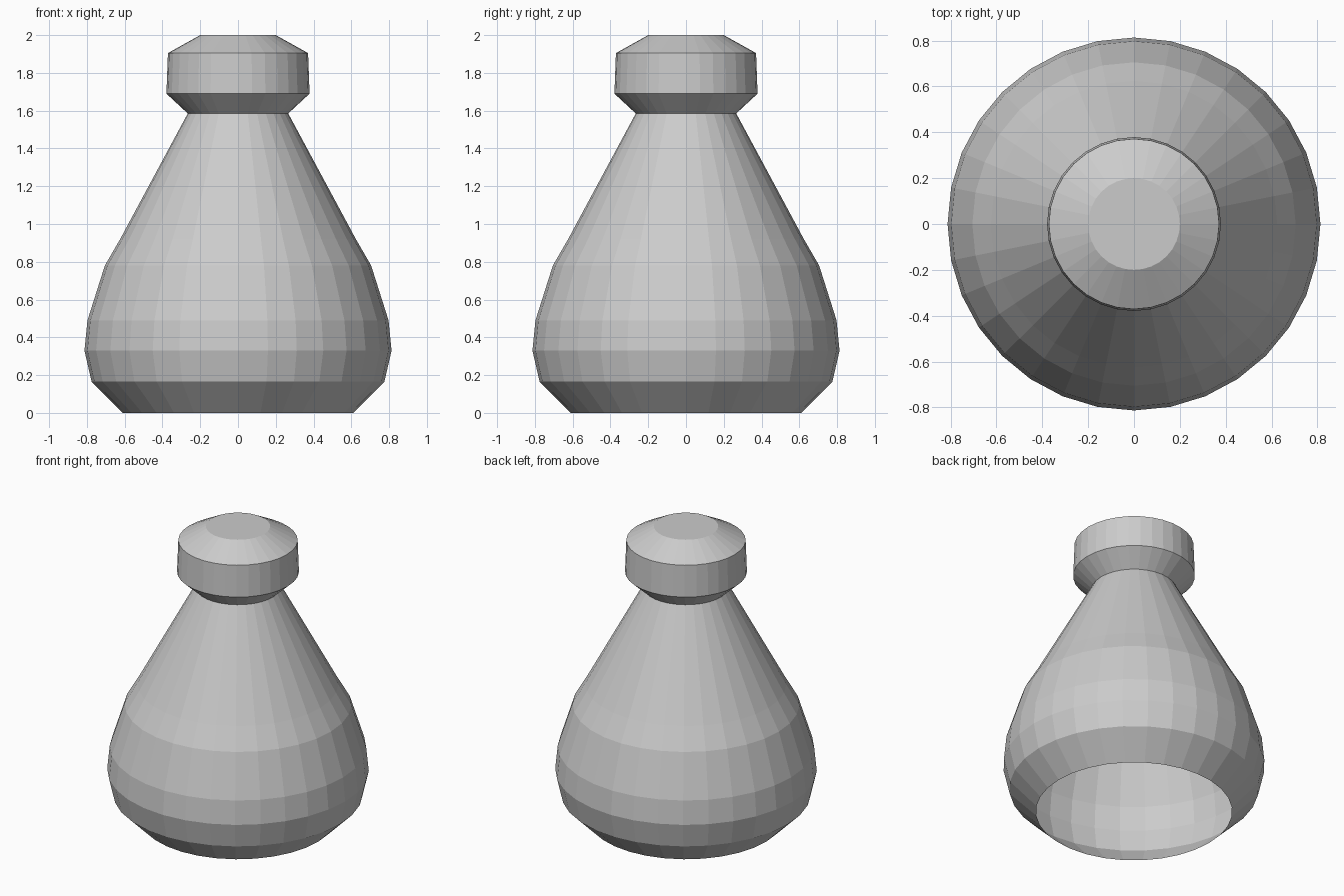
import bpy, bmesh, math

if "Cube" in bpy.data.objects:
    bpy.data.objects.remove(bpy.data.objects["Cube"])

SIDES = 32

# single plain grey
grey = bpy.data.materials.new("plain_grey")
grey.diffuse_color = (0.6, 0.6, 0.6, 1.0)
grey.use_nodes = True
grey.node_tree.nodes["Principled BSDF"].inputs["Base Color"].default_value = grey.diffuse_color


def lathe(name, profile, cap_top=False):
    """Spin (radius, height) points round z into a flat-faced shell."""
    bm = bmesh.new()
    rings = []
    for r, z in profile:
        rings.append([bm.verts.new((r * math.cos(2 * math.pi * i / SIDES),
                                    r * math.sin(2 * math.pi * i / SIDES), z))
                      for i in range(SIDES)])
    for low, high in zip(rings, rings[1:]):
        for i in range(SIDES):
            j = (i + 1) % SIDES
            bm.faces.new((low[i], low[j], high[j], high[i]))
    if cap_top:
        bm.faces.new(rings[-1])
    mesh = bpy.data.meshes.new(name)
    bm.to_mesh(mesh)
    bm.free()
    mesh.materials.append(grey)
    obj = bpy.data.objects.new(name, mesh)
    bpy.context.collection.objects.link(obj)
    return obj


# flask body, open underneath
lathe("body", [(0.61, 0.0), (0.775, 0.165), (0.813, 0.33), (0.797, 0.49),
               (0.705, 0.78), (0.624, 0.92), (0.266, 1.585)])

# stopper-like head with sloped top and flat cap
lathe("head", [(0.266, 1.585), (0.379, 1.69), (0.371, 1.905), (0.2, 2.0)],
      cap_top=True)
